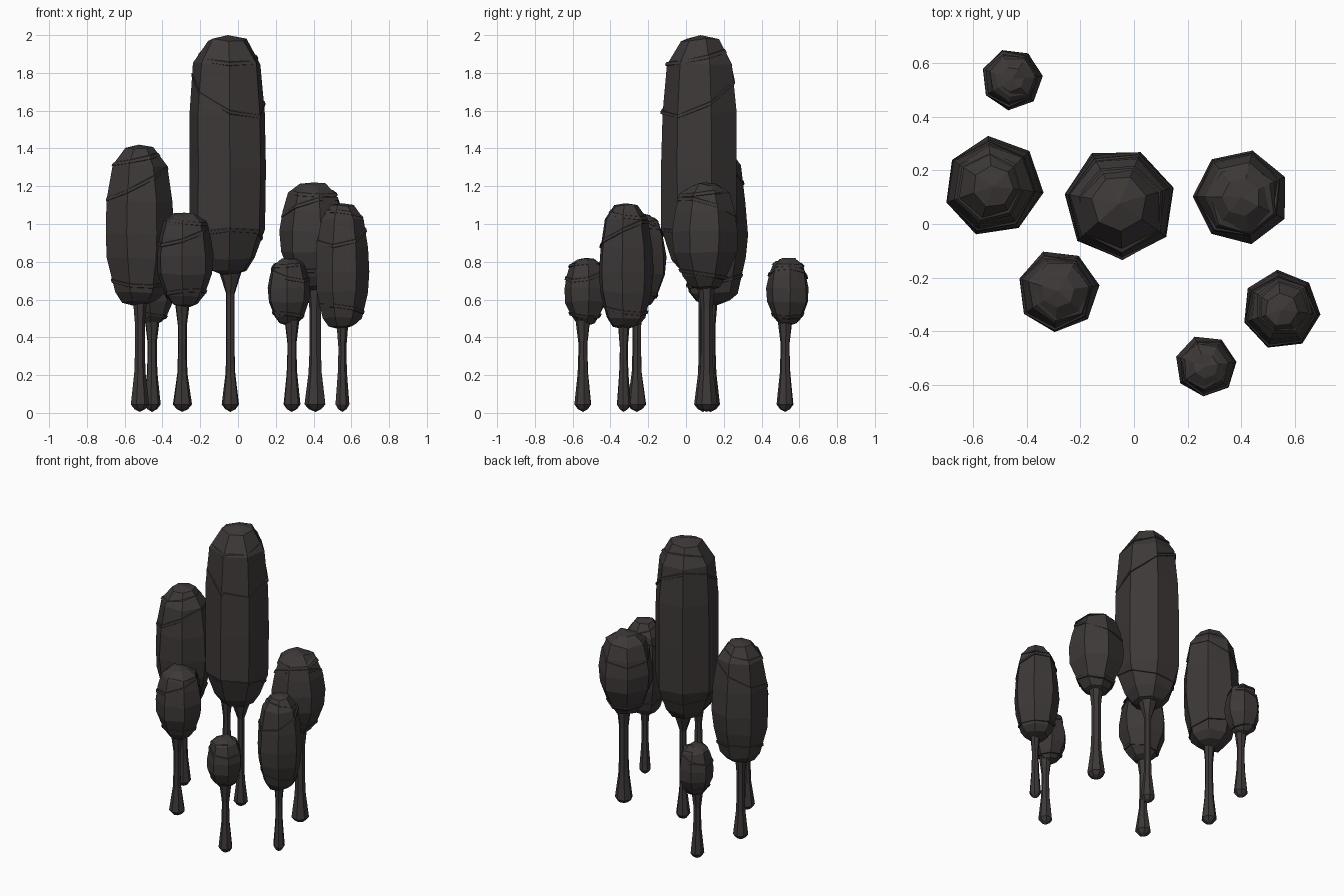
import bpy, bmesh, math, random

if "Cube" in bpy.data.objects:
    bpy.data.objects.remove(bpy.data.objects["Cube"])

random.seed(4)
SIDES = 7

bark = bpy.data.materials.new("charcoal brown")
bark.diffuse_color = (0.047, 0.040, 0.039, 1)
bark.use_nodes = True
bark.node_tree.nodes["Principled BSDF"].inputs["Base Color"].default_value = bark.diffuse_color

# Crown outlines: (fraction of radius, fraction of height)
LONG = [(0, 0), (0.5, 0.03), (0.72, 0.075), (0.98, 0.2), (1, 0.45), (0.98, 0.68), (0.87, 0.88), (0.5, 0.98), (0, 1)]
EGG = [(0, 0), (0.5, 0.035), (0.72, 0.09), (0.95, 0.3), (1, 0.45), (0.96, 0.65), (0.8, 0.87), (0.42, 0.98), (0, 1)]
ROUND = [(0, 0), (0.45, 0.05), (0.68, 0.14), (0.97, 0.36), (1, 0.55), (0.9, 0.74), (0.74, 0.9), (0.4, 0.98), (0, 1)]


def radius_at(profile, t):
    for (r0, t0), (r1, t1) in zip(profile, profile[1:]):
        if t <= t1:
            return r0 + (r1 - r0) * (t - t0) / (t1 - t0)
    return 0


def bridge(bm, a, b):
    n = len(a)
    for i in range(n):
        bm.faces.new((a[i], a[(i + 1) % n], b[(i + 1) % n], b[i]))


def finish(bm, name):
    bmesh.ops.recalc_face_normals(bm, faces=bm.faces)
    me = bpy.data.meshes.new(name)
    bm.to_mesh(me)
    bm.free()
    me.materials.append(bark)
    ob = bpy.data.objects.new(name, me)
    bpy.context.collection.objects.link(ob)


def lathe(bm, x, y, points, phase, jitter=0.0):
    """Closed faceted body: first and last points are the poles."""
    rings = []
    for r, z in points[1:-1]:
        ring = []
        for i in range(SIDES):
            a = phase + i * math.tau / SIDES
            rr = r * (1 + random.uniform(-jitter, jitter))
            zz = z + random.uniform(-jitter, jitter) * 0.3
            ring.append(bm.verts.new((x + rr * math.cos(a), y + rr * math.sin(a), zz)))
        rings.append(ring)
    for a, b in zip(rings, rings[1:]):
        bridge(bm, a, b)
    for pole, ring in ((points[0], rings[0]), (points[-1], rings[-1])):
        v = bm.verts.new((x, y, pole[1]))
        for i in range(SIDES):
            bm.faces.new((v, ring[i], ring[(i + 1) % SIDES]))


def crown(name, x, y, r, z0, z1, phase, profile):
    bm = bmesh.new()
    h = z1 - z0
    lathe(bm, x, y, [(p * r, z0 + t * h) for p, t in profile], phase, 0.025)
    # tilted folds wrapping the crown, slightly proud of it
    for t, tilt in ((0.16, 0.035), (0.76, 0.10), (0.91, 0.03)):
        turn = random.uniform(0, math.tau)
        rings = []
        for dz, proud in ((-0.012, -0.012), (-0.008, 0.006), (0.008, 0.006), (0.014, -0.012)):
            ring = []
            for i in range(SIDES):
                a = phase + i * math.tau / SIDES
                tt = t + tilt * math.cos(a - turn)
                rr = radius_at(profile, tt + dz / h) * r + proud
                ring.append(bm.verts.new((x + rr * math.cos(a), y + rr * math.sin(a), z0 + tt * h + dz)))
            rings.append(ring)
        for k in range(4):
            bridge(bm, rings[k], rings[(k + 1) % 4])
    finish(name=name, bm=bm)


def trunk(name, x, y, base, waist, top_r, z_top, phase):
    bm = bmesh.new()
    pts = [(0, 0.005), (base * 0.6, 0.02), (base, 0.045), (waist * 1.15, 0.21), (waist, 0.32),
           (waist, z_top - 0.12), (top_r, z_top), (0, z_top + 0.05)]
    lathe(bm, x, y, pts, phase)
    finish(bm, name)


# name, crown x, y, radius, bottom, top, phase, outline, trunk x, y, base, waist, top radius
TREES = [
    ("tall", -0.055, 0.077, 0.21, 0.72, 2.0, 16, LONG, -0.04, 0.09, 0.047, 0.023, 0.062),
    ("left", -0.525, 0.14, 0.186, 0.56, 1.42, -7, EGG, -0.52, 0.13, 0.05, 0.027, 0.037),
    ("right", 0.40, 0.10, 0.178, 0.64, 1.22, 25, ROUND, 0.41, 0.11, 0.058, 0.032, 0.045),
    ("front_left", -0.283, -0.25, 0.155, 0.55, 1.06, 8, ROUND, -0.295, -0.26, 0.052, 0.024, 0.04),
    ("front_right", 0.55, -0.32, 0.147, 0.44, 1.11, -7, EGG, 0.552, -0.33, 0.038, 0.022, 0.032),
    ("front_small", 0.268, -0.53, 0.115, 0.46, 0.82, 8, ROUND, 0.285, -0.545, 0.046, 0.025, 0.04),
    ("back_small", -0.455, 0.54, 0.115, 0.46, 0.82, 6, ROUND, -0.455, 0.525, 0.046, 0.025, 0.04),
]
for n, x, y, r, z0, z1, ph, prof, tx, ty, base, waist, top_r in TREES:
    crown(n + "_tree_crown", x, y, r, z0, z1, math.radians(ph), prof)
    trunk(n + "_tree_trunk", tx, ty, base, waist, top_r, z0 + 0.03, math.radians(ph))
